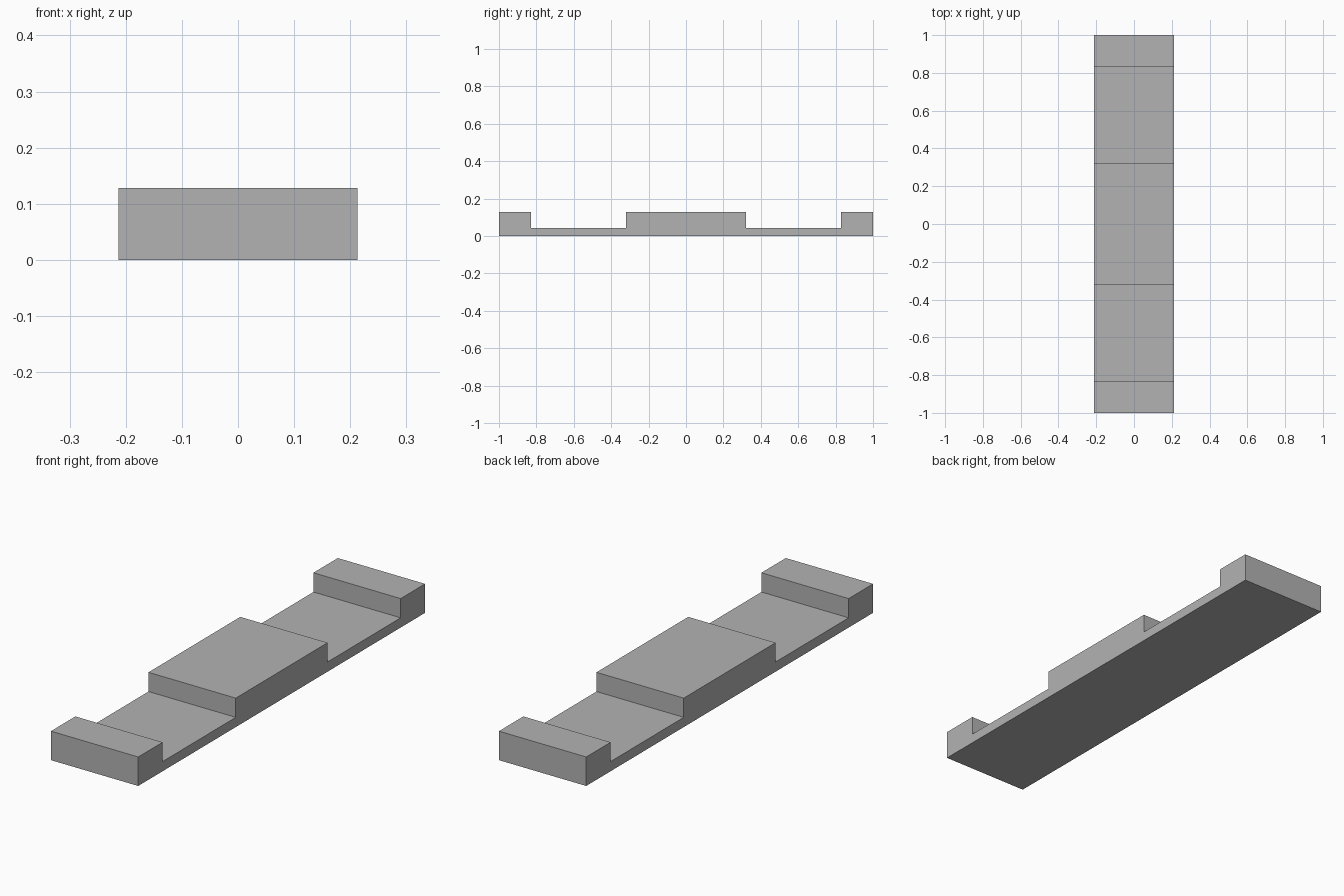
import bpy, bmesh

if "Cube" in bpy.data.objects:
    bpy.data.objects.remove(bpy.data.objects["Cube"])

HALF_WIDTH = 0.213
TOP, FLOOR = 0.128, 0.043
END_Y, MID_Y = 0.83, 0.32

grey = bpy.data.materials.new("plain_grey")
grey.diffuse_color = (0.45, 0.45, 0.45, 1)
grey.use_nodes = True
grey.node_tree.nodes["Principled BSDF"].inputs["Base Color"].default_value = grey.diffuse_color

# Stepped side outline: raised ends and middle, two shallow recesses
half = [(1, 0), (1, TOP), (END_Y, TOP), (END_Y, FLOOR), (MID_Y, FLOOR), (MID_Y, TOP)]
outline = half + [(-y, z) for y, z in reversed(half)]

# Extrude the outline across the width
bm = bmesh.new()
side = bm.faces.new([bm.verts.new((-HALF_WIDTH, y, z)) for y, z in outline])
extruded = bmesh.ops.extrude_face_region(bm, geom=[side], use_keep_orig=True)
verts = [g for g in extruded["geom"] if isinstance(g, bmesh.types.BMVert)]
bmesh.ops.translate(bm, verts=verts, vec=(2 * HALF_WIDTH, 0, 0))
bmesh.ops.recalc_face_normals(bm, faces=bm.faces)

mesh = bpy.data.meshes.new("stepped_bar")
bm.to_mesh(mesh)
bm.free()
mesh.materials.append(grey)
bpy.context.collection.objects.link(bpy.data.objects.new("stepped_bar", mesh))
